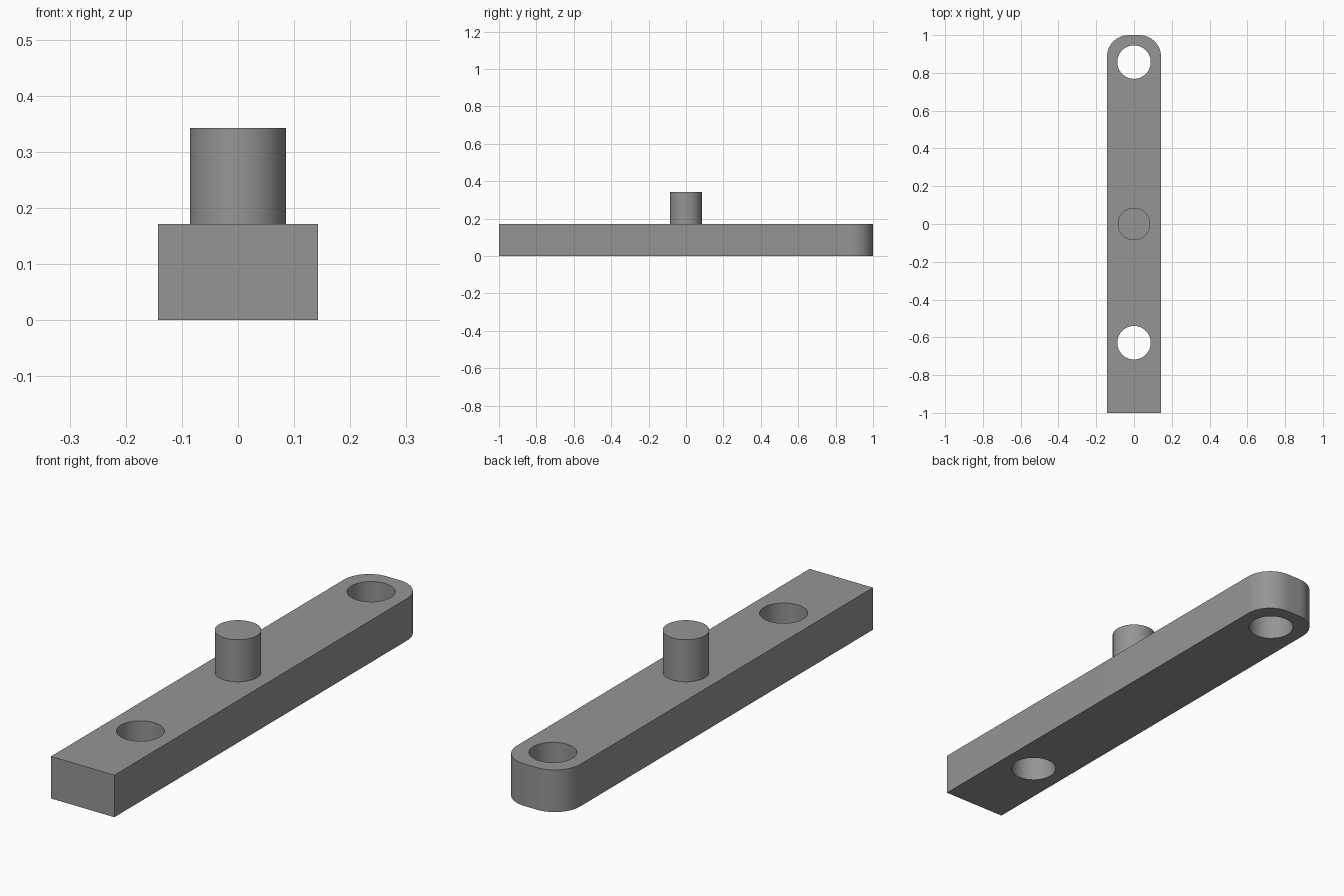
import bpy, bmesh, math

if "Cube" in bpy.data.objects:
    bpy.data.objects.remove(bpy.data.objects["Cube"])

U = 2 / 35                      # design unit: the bar is 35 units long
W, L, H = 2.5 * U, 1.0, 3 * U   # half width, half length, thickness
FILLET = 2 * U

grey = bpy.data.materials.new("mid grey")
grey.diffuse_color = (0.3, 0.3, 0.3, 1)
grey.use_nodes = True
grey.node_tree.nodes["Principled BSDF"].inputs["Base Color"].default_value = grey.diffuse_color


def cylinder(name, radius, y, z0, z1):
    bpy.ops.mesh.primitive_cylinder_add(vertices=64, radius=radius, depth=z1 - z0,
                                        location=(0, y, (z0 + z1) / 2))
    ob = bpy.context.object
    ob.name = name
    ob.data.materials.append(grey)
    return ob


def smooth(ob):
    bpy.ops.object.select_all(action='DESELECT')
    ob.select_set(True)
    bpy.context.view_layer.objects.active = ob
    bpy.ops.object.shade_smooth_by_angle(angle=math.radians(30))


# Bar: square front end, two rounded corners at the back
outline = [(-W, -L), (W, -L)]
for side, start in ((1, 0), (-1, 90)):
    for i in range(17):
        a = math.radians(start + 90 * i / 16)
        outline.append((side * (W - FILLET) + FILLET * math.cos(a),
                        L - FILLET + FILLET * math.sin(a)))
bm = bmesh.new()
base = bm.faces.new([bm.verts.new((x, y, 0)) for x, y in outline])
top = bmesh.ops.extrude_face_region(bm, geom=[base])["geom"]
bmesh.ops.translate(bm, vec=(0, 0, H),
                    verts=[v for v in top if isinstance(v, bmesh.types.BMVert)])
bmesh.ops.recalc_face_normals(bm, faces=bm.faces)
mesh = bpy.data.meshes.new("bar")
bm.to_mesh(mesh)
bm.free()
mesh.materials.append(grey)
bar = bpy.data.objects.new("bar", mesh)
bpy.context.collection.objects.link(bar)

# Two through holes
for y in (15 * U, -11 * U):
    cutter = cylinder("hole_cutter", 1.55 * U, y, -0.1, H + 0.1)
    mod = bar.modifiers.new("hole", 'BOOLEAN')
    mod.operation, mod.solver, mod.object = 'DIFFERENCE', 'EXACT', cutter
    bpy.context.view_layer.objects.active = bar
    bpy.ops.object.modifier_apply(modifier=mod.name)
    bpy.data.objects.remove(cutter)
smooth(bar)

# Central pin standing on the bar
smooth(cylinder("pin", 1.5 * U, 0, H, 2 * H))
